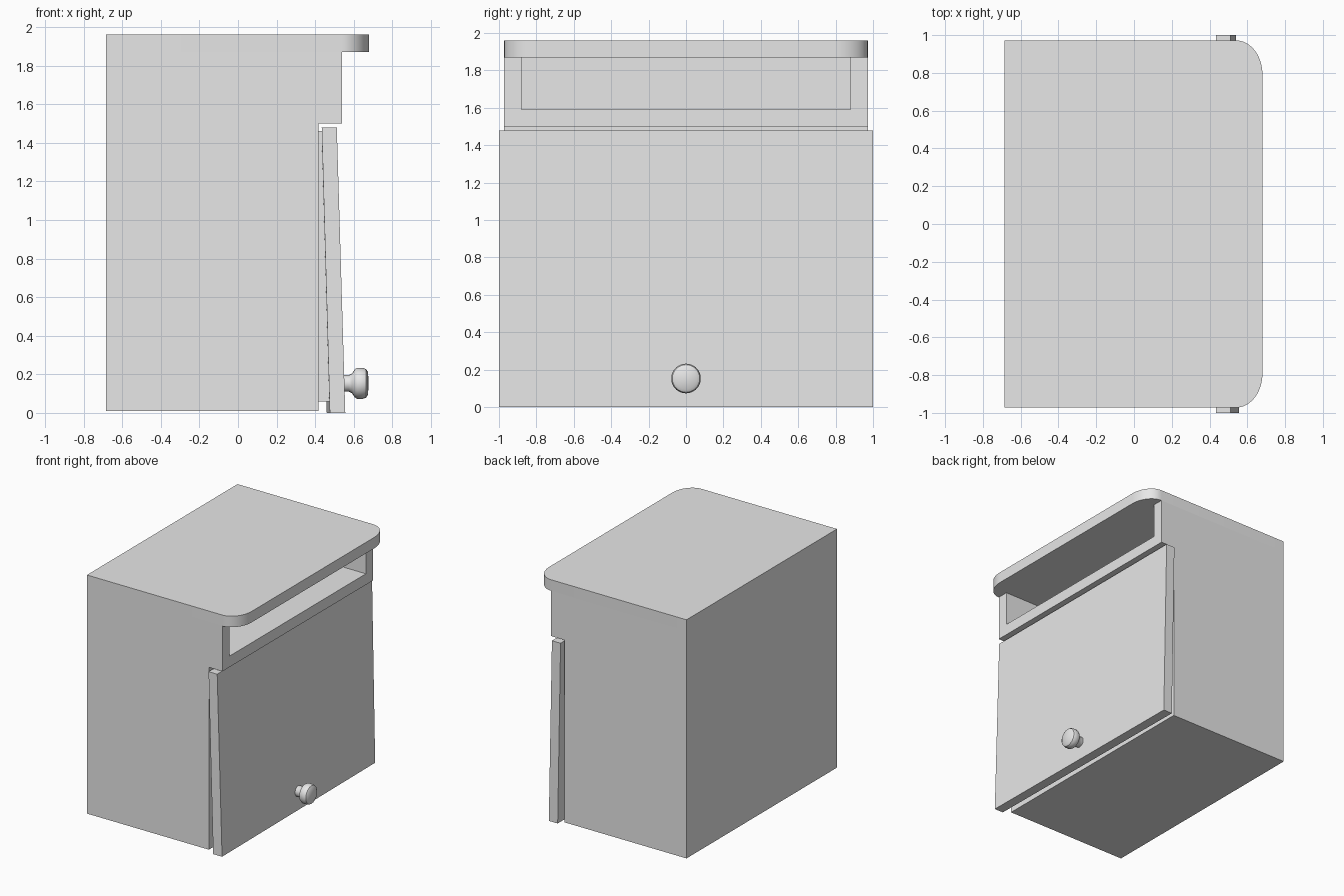
import bpy, bmesh, math
from mathutils import Vector

cube = bpy.data.objects.get("Cube")
if cube:
    bpy.data.objects.remove(cube, do_unlink=True)

grey = bpy.data.materials.new("plain grey")
grey.use_nodes = True
grey.diffuse_color = (0.8, 0.8, 0.8, 1)
grey.node_tree.nodes["Principled BSDF"].inputs["Base Color"].default_value = (0.8, 0.8, 0.8, 1)


def finish(name, bm):
    bmesh.ops.recalc_face_normals(bm, faces=bm.faces)
    mesh = bpy.data.meshes.new(name)
    bm.to_mesh(mesh)
    bm.free()
    mesh.materials.append(grey)
    obj = bpy.data.objects.new(name, mesh)
    bpy.context.collection.objects.link(obj)
    return obj


def prism(name, outline, along):
    """Extrude a closed outline of 3D points along a vector."""
    bm = bmesh.new()
    face = bm.faces.new([bm.verts.new(p) for p in outline])
    ext = bmesh.ops.extrude_face_region(bm, geom=[face])
    new = [v for v in ext["geom"] if isinstance(v, bmesh.types.BMVert)]
    bmesh.ops.translate(bm, verts=new, vec=along)
    return finish(name, bm)


def side_prism(name, profile, half):
    """Extrude an (x, z) profile across the width."""
    return prism(name, [(x, -half, z) for x, z in profile], (0, 2 * half, 0))


def rect(x0, x1, z0, z1):
    return [(x0, z0), (x1, z0), (x1, z1), (x0, z1)]


def smooth(obj):
    bpy.ops.object.select_all(action="DESELECT")
    obj.select_set(True)
    bpy.context.view_layer.objects.active = obj
    bpy.ops.object.shade_smooth_by_angle(angle=math.radians(35))


BACK, WIDTH, INNER = -0.685, 0.972, 0.88

# Carcass: stepped side profile, hollowed for the open niche and the cupboard
carcass = side_prism("carcass", [(BACK, 0.01), (0.417, 0.01), (0.417, 1.5),
                                 (0.54, 1.5), (0.54, 1.87), (BACK, 1.87)], WIDTH)
for name, box in (("niche_cutter", rect(BACK + 0.09, 0.8, 1.59, 2)),
                  ("cupboard_cutter", rect(BACK + 0.09, 0.8, 0.1, 1.47))):
    cutter = side_prism(name, box, INNER)
    cutter.hide_render = True
    cutter.hide_set(True)
    cut = carcass.modifiers.new(name, "BOOLEAN")
    cut.operation = "DIFFERENCE"
    cut.solver = "EXACT"
    cut.object = cutter

# Worktop with rounded front corners
rx, ry, front = 0.14, 0.18, 0.68
arc = [(front - rx + rx * math.sin(t), WIDTH - ry + ry * math.cos(t))
       for t in (i * math.pi / 24 for i in range(13))]
outline = [(BACK, WIDTH)] + arc + [(x, -y) for x, y in reversed(arc)] + [(BACK, -WIDTH)]
worktop = prism("worktop", [(x, y, 1.87) for x, y in outline], (0, 0, 0.09))
smooth(worktop)

# Flap door leaning outward at the bottom, slightly skewed along its lower edge
door = side_prism("door", [(0.468, 0), (0.548, 0), (0.512, 1.48), (0.434, 1.48)], 1.0)
for v in door.data.vertices:
    if v.co.z < 0.1:
        v.co.x -= 0.008 * v.co.y

# Liner on the inside of the door
side_prism("door_liner", [(0.4, 0.06), (0.475, 0.06), (0.445, 1.46), (0.4, 1.46)], INNER)

# Turned knob
profile = [(0.535, 0), (0.535, 0.043), (0.575, 0.043), (0.592, 0.052), (0.605, 0.073),
           (0.618, 0.08), (0.648, 0.08), (0.664, 0.074), (0.674, 0.058), (0.677, 0)]
bm = bmesh.new()
verts = [bm.verts.new((x, 0, r)) for x, r in profile]
edges = [bm.edges.new(pair) for pair in zip(verts, verts[1:])]
bmesh.ops.spin(bm, geom=verts + edges, cent=(0, 0, 0), axis=(1, 0, 0),
               angle=2 * math.pi, steps=18)
bmesh.ops.remove_doubles(bm, verts=bm.verts, dist=0.0005)
knob = finish("knob", bm)
knob.location = Vector((0, 0, 0.153))
smooth(knob)
